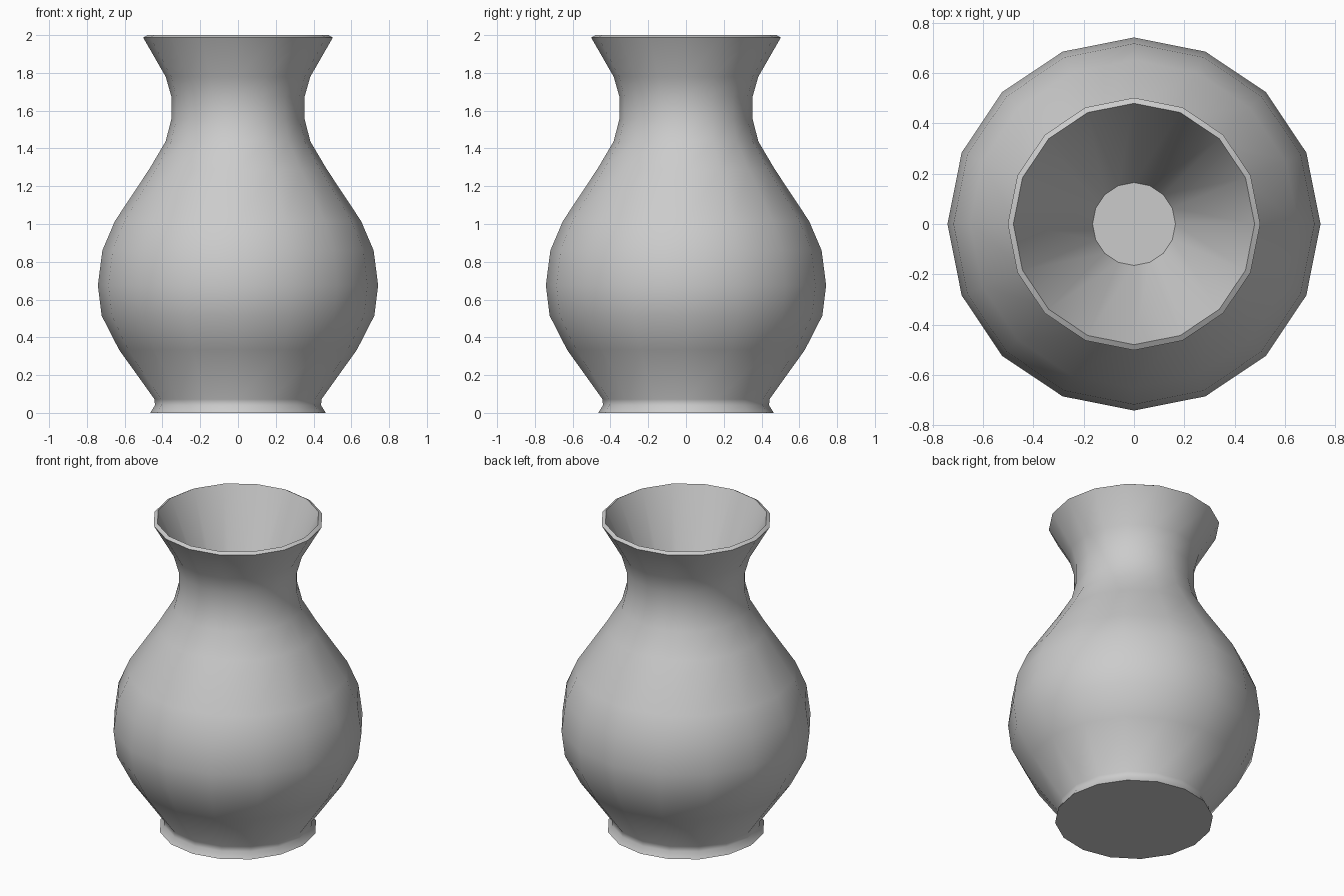
import bpy, bmesh, math

if "Cube" in bpy.data.objects:
    bpy.data.objects.remove(bpy.data.objects["Cube"])

SIDES = 16

# Outer silhouette from foot to rim, then the funnel-shaped mouth (radius, z)
profile = [
    (0.465, 0.0), (0.44, 0.04), (0.442, 0.072),
    (0.63, 0.335), (0.722, 0.515), (0.742, 0.675), (0.718, 0.86),
    (0.652, 1.015), (0.47, 1.29), (0.383, 1.437), (0.353, 1.555),
    (0.353, 1.675), (0.383, 1.78), (0.502, 1.987),
    (0.48, 2.0), (0.165, 1.3),
]

# Revolve the profile into rings of quads
bm = bmesh.new()
rings = []
for r, z in profile:
    ring = []
    for i in range(SIDES):
        a = 2 * math.pi * i / SIDES
        ring.append(bm.verts.new((r * math.cos(a), r * math.sin(a), z)))
    rings.append(ring)
for low, high in zip(rings, rings[1:]):
    for i in range(SIDES):
        j = (i + 1) % SIDES
        bm.faces.new((low[i], low[j], high[j], high[i]))

# Underside and inner floor
bm.faces.new(rings[0][::-1])
bm.faces.new(rings[-1])

mesh = bpy.data.meshes.new("vase")
bm.to_mesh(mesh)
bm.free()
vase = bpy.data.objects.new("vase", mesh)
bpy.context.collection.objects.link(vase)

# Smooth body, crisp rim, foot and floor edges
bpy.context.view_layer.objects.active = vase
vase.select_set(True)
bpy.ops.object.shade_smooth_by_angle(angle=math.radians(50))
